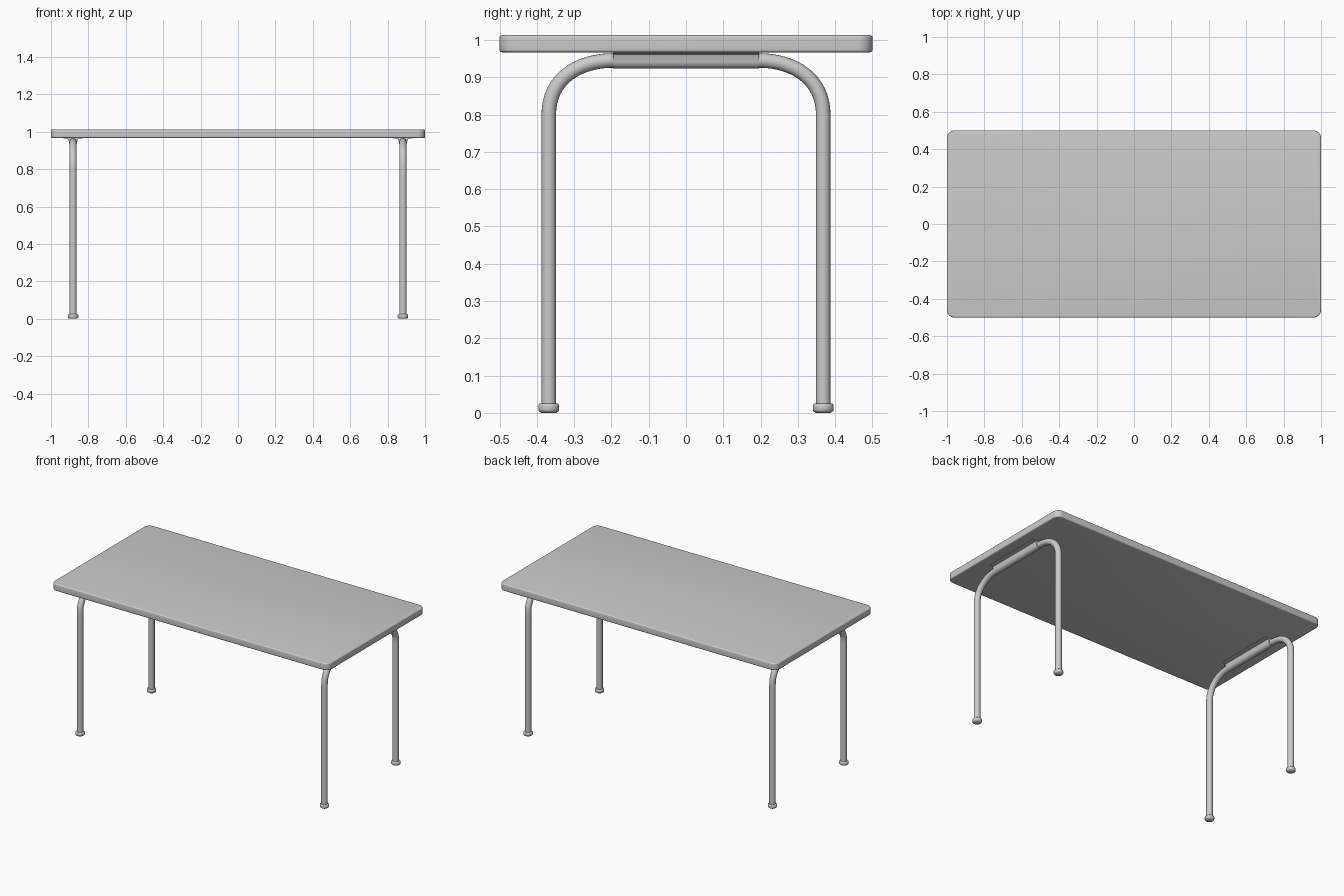
import bpy, bmesh, math

if "Cube" in bpy.data.objects:
    bpy.data.objects.remove(bpy.data.objects["Cube"])

LEG_X, LEG_Y, TUBE_R, RAIL_Z = 0.882, 0.368, 0.0195, 0.945


def finish(name, bm, angle=40):
    bmesh.ops.recalc_face_normals(bm, faces=bm.faces)
    me = bpy.data.meshes.new(name)
    bm.to_mesh(me)
    bm.free()
    ob = bpy.data.objects.new(name, me)
    bpy.context.collection.objects.link(ob)
    smooth(ob, angle)
    return ob


def smooth(ob, angle=40):
    bpy.ops.object.select_all(action='DESELECT')
    ob.select_set(True)
    bpy.context.view_layer.objects.active = ob
    bpy.ops.object.shade_smooth_by_angle(angle=math.radians(angle))


# Table top: slab with rounded corners, then softened rims
bm = bmesh.new()
bmesh.ops.create_cube(bm, size=1)
for v in bm.verts:
    v.co = (v.co.x * 2, v.co.y, 0.99 + v.co.z * 0.046)
corners = [e for e in bm.edges if abs(e.verts[0].co.z - e.verts[1].co.z) > 0.01]
bmesh.ops.bevel(bm, geom=corners, offset=0.04, segments=8, profile=0.5, affect='EDGES')
rims = [e for e in bm.edges if abs(e.verts[0].co.z - e.verts[1].co.z) < 1e-4]
bmesh.ops.bevel(bm, geom=rims, offset=0.007, segments=4, profile=0.5, affect='EDGES')
finish("table_top", bm)


# Bent tube forming a pair of legs
def leg_frame(name, x):
    cu = bpy.data.curves.new(name, 'CURVE')
    cu.dimensions = '3D'
    cu.bevel_depth = TUBE_R
    cu.bevel_resolution = 6
    cu.resolution_u = 16
    cu.use_fill_caps = True
    # y, z of point, left handle, right handle
    half = [((LEG_Y, 0.01), (LEG_Y, 0), (LEG_Y, 0.2)),
            ((LEG_Y, 0.80), (LEG_Y, 0.6), (LEG_Y, 0.895)),
            ((0.195, RAIL_Z), (0.29, RAIL_Z), (0.1, RAIL_Z))]
    other = [((-p[0], p[1]), (-r[0], r[1]), (-l[0], l[1])) for p, l, r in reversed(half)]
    pts = half + other
    sp = cu.splines.new('BEZIER')
    sp.bezier_points.add(len(pts) - 1)
    for b, (p, l, r) in zip(sp.bezier_points, pts):
        b.handle_left_type = b.handle_right_type = 'FREE'
        b.co, b.handle_left, b.handle_right = (x, *p), (x, *l), (x, *r)
    ob = bpy.data.objects.new(name, cu)
    bpy.context.collection.objects.link(ob)
    bpy.ops.object.select_all(action='DESELECT')
    ob.select_set(True)
    bpy.context.view_layer.objects.active = ob
    bpy.ops.object.convert(target='MESH')
    smooth(bpy.context.object)


# Saddle bracket: half-round channel with flanges against the top
def bracket(name, x):
    r = 0.022
    arc = [(r * math.cos(a), RAIL_Z + r * math.sin(a))
           for a in (math.pi + math.pi * i / 14 for i in range(15))]
    prof = [(-0.05, 0.968), (-0.05, 0.965), (-0.027, 0.961)] + arc
    prof += [(0.027, 0.961), (0.05, 0.965), (0.05, 0.968)]
    bm = bmesh.new()
    face = bm.faces.new([bm.verts.new((x + px, -0.196, pz)) for px, pz in prof])
    ext = bmesh.ops.extrude_face_region(bm, geom=[face], use_keep_orig=True)
    for v in ext["geom"]:
        if isinstance(v, bmesh.types.BMVert):
            v.co.y = 0.196
    finish(name, bm)


# Lathed foot cap
def foot(name, x, y):
    prof = [(0.022, 0.002), (0.026, 0.004), (0.028, 0.008), (0.028, 0.019),
            (0.0265, 0.023), (0.0235, 0.025), (0.018, 0.025)]
    n = 24
    bm = bmesh.new()
    rings = [[bm.verts.new((x + r * math.cos(2 * math.pi * i / n),
                            y + r * math.sin(2 * math.pi * i / n), z))
              for i in range(n)] for r, z in [(0.02, 0.0)] + prof]
    for a, b in zip(rings, rings[1:]):
        for i in range(n):
            bm.faces.new((a[i], a[(i + 1) % n], b[(i + 1) % n], b[i]))
    bm.faces.new(rings[0])
    bm.faces.new(rings[-1])
    finish(name, bm, 50)


for side, x in (("left", -LEG_X), ("right", LEG_X)):
    leg_frame(side + "_leg_frame", x)
    bracket(side + "_bracket", x)
    for end, y in (("front", -LEG_Y), ("back", LEG_Y)):
        foot(f"{side}_{end}_foot", x, y)
